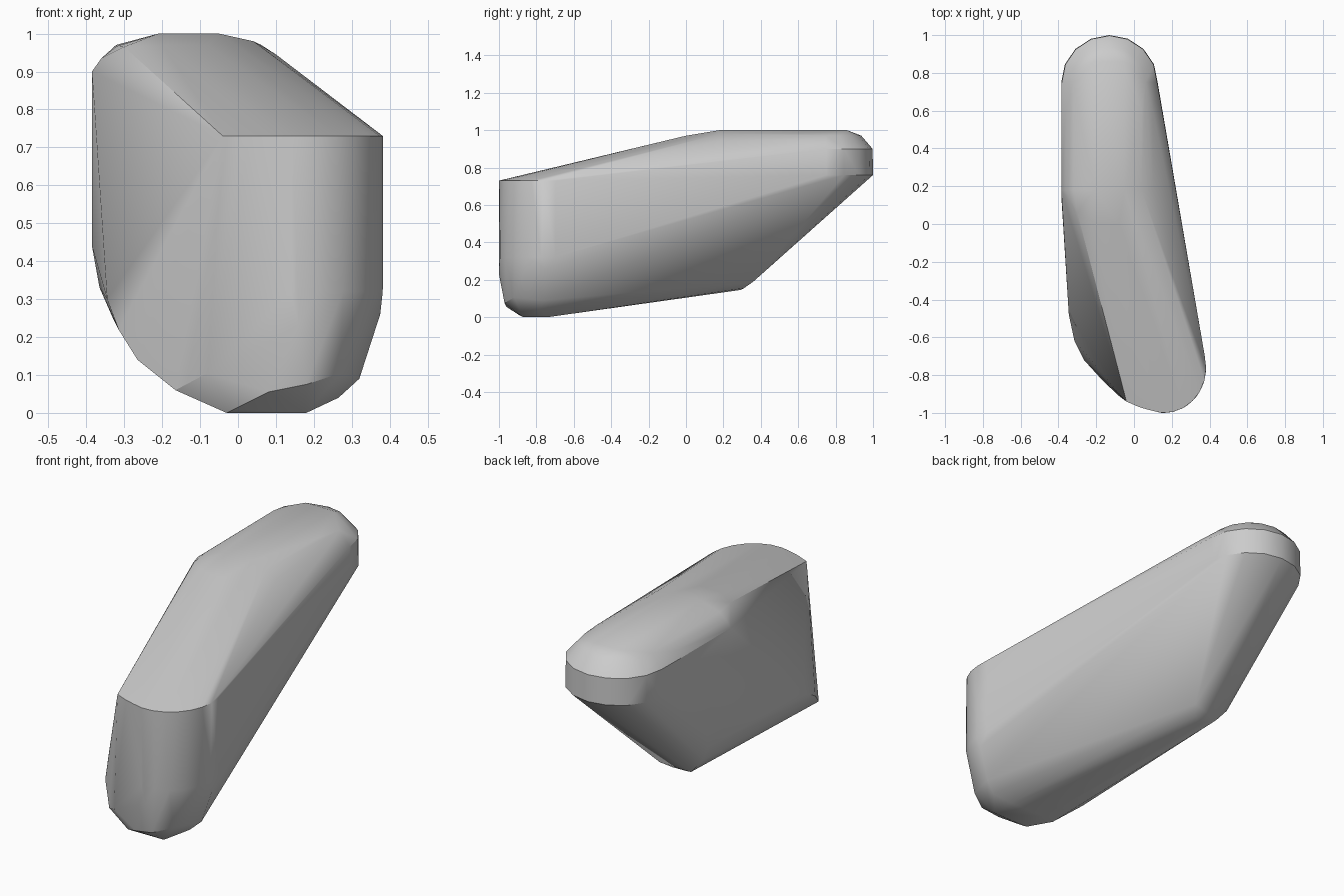
import bpy
import bmesh
from math import cos, sin, radians

# Remove the default cube only
default_cube = bpy.data.objects.get("Cube")
if default_cube:
    bpy.data.objects.remove(default_cube, do_unlink=True)


def arc(center, radii, start, end, steps, height):
    """Level elliptical arc used as a rounded outline of the body."""
    points = []
    for step in range(steps + 1):
        angle = radians(start + (end - start) * step / steps)
        points.append((center[0] + radii[0] * cos(angle),
                       center[1] + radii[1] * sin(angle),
                       height))
    return points


def make_material(name, colour):
    material = bpy.data.materials.new(name)
    material.use_nodes = True
    material.diffuse_color = colour
    shader = next(node for node in material.node_tree.nodes
                  if node.type == 'BSDF_PRINCIPLED')
    shader.inputs["Base Color"].default_value = colour
    return material


def make_hull(name, points, material):
    """Wrap a tight convex skin around guide points."""
    bm = bmesh.new()
    for point in points:
        bm.verts.new(point)
    result = bmesh.ops.convex_hull(bm, input=bm.verts[:], use_existing_faces=False)
    loose = [vert for vert in bm.verts if not vert.link_faces]
    bmesh.ops.delete(bm, geom=loose, context='VERTS')
    bmesh.ops.dissolve_limit(bm, angle_limit=radians(1),
                             verts=bm.verts[:], edges=bm.edges[:])
    bmesh.ops.recalc_face_normals(bm, faces=bm.faces[:])
    mesh = bpy.data.meshes.new(name)
    bm.to_mesh(mesh)
    bm.free()
    mesh.materials.append(material)
    body = bpy.data.objects.new(name, mesh)
    bpy.context.collection.objects.link(body)
    return body


guides = []

# Front nose: upright rounded wall below the sharp upper rim
nose_center = (.16, -.76)
nose_radii = (.222, .24)
guides += arc(nose_center, nose_radii, 250, 375, 8, .73)
guides += arc(nose_center, nose_radii, 265, 375, 6, .32)
guides += [(-.04, -.94, .73), (.03, -.97, .73), (.16, -1, .23)]

# Nose underside: chamfers leading down to the small flat foot
guides += [(.08, -.96, .055), (.18, -.97, .075), (.27, -.92, .105)]
guides += [(-.08, -.91, .105), (-.01, -.89, .01)]
guides += [(.375, -.75, .26), (.32, -.76, .09), (.265, -.78, .04)]
guides += [(x, y, 0) for x in (-.03, .18) for y in (-.87, -.74)]

# Lower right-hand flare sweeping back from the foot
guides += [(-.165, -.83, .06), (-.265, -.72, .14)]
guides += [(-.315, -.62, .22), (-.345, -.48, .3)]

# Rounded keel at the rear of the underside
keel = [(-.385, .15, .44), (-.385, .38, .44), (-.365, .34, .33),
        (-.33, .33, .25), (-.26, .33, .17), (-.2, .29, .145),
        (-.14, .31, .155), (-.1, .36, .19)]
guides += keel

# Tail: rounded wall, then shrinking outlines up to the roof
tail_center = (-.13, .75)
for scale, height in ((1, .76), (.99, .9), (.75, .97)):
    radii = (.255 * scale, .25 * scale)
    guides += arc(tail_center, radii, 0, 180, 8, height)

# Roof: rounded section carried along the rear half
roof = [(-.385, .9), (-.36, .935), (-.32, .967), (-.21, 1),
        (-.05, 1), (.04, .98), (.1, .945)]
for x, z in roof:
    rear = .86 if z == 1 else .6
    guides += [(x, .18, z), (x, rear, z)]
guides += [(-.2, 0, .97), (-.08, 0, .97), (-.3, .06, .965)]

grey = make_material("plain_grey", (.6, .6, .6, 1))
body = make_hull("rounded_body", guides, grey)

# Smooth curved areas while keeping the rims crisp
bpy.ops.object.select_all(action='DESELECT')
body.select_set(True)
bpy.context.view_layer.objects.active = body
bpy.ops.object.shade_smooth_by_angle(angle=radians(30))
